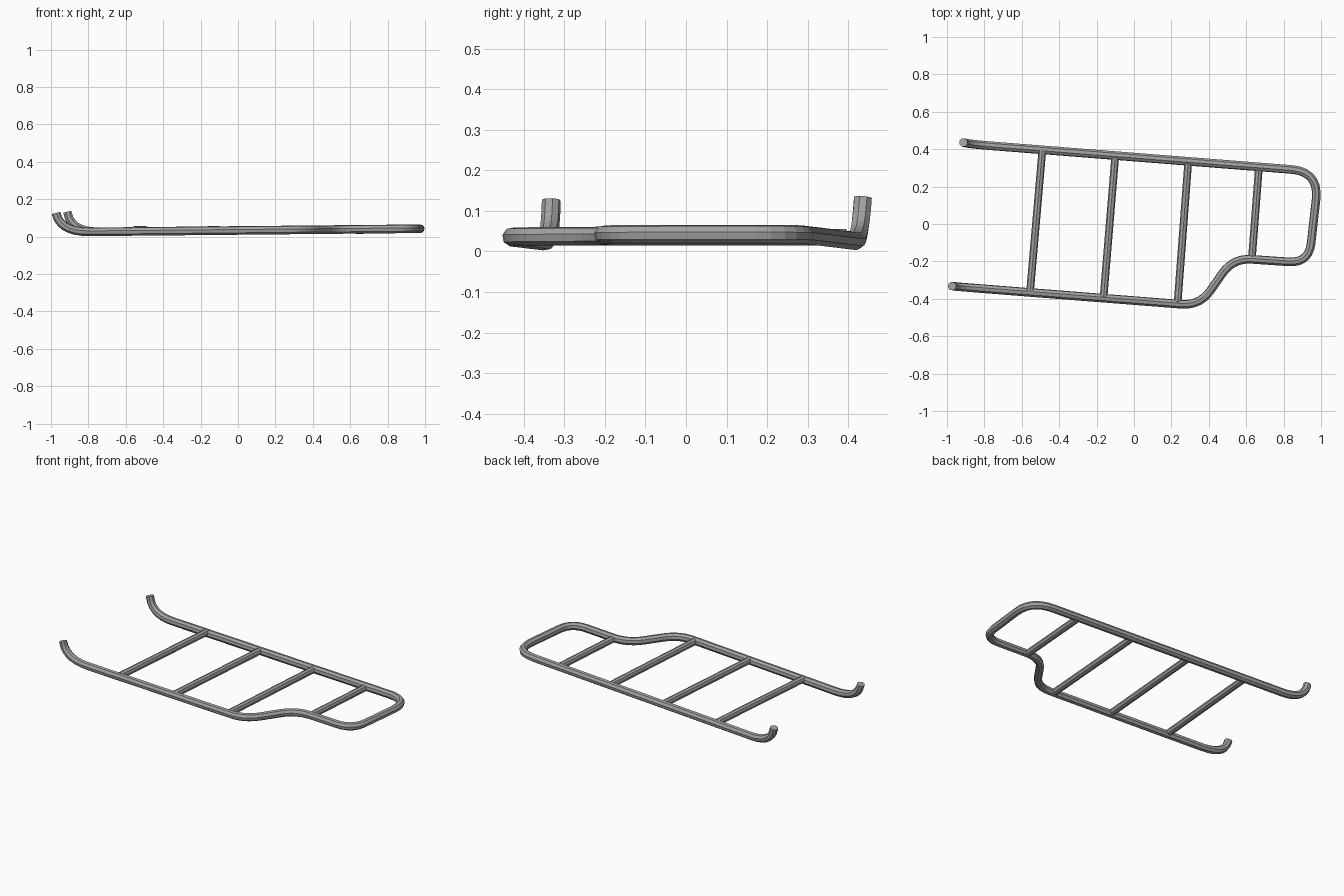
import bpy
from mathutils import Vector

cube = bpy.data.objects.get("Cube")
if cube:
    bpy.data.objects.remove(cube, do_unlink=True)

# Single metal colour
metal = bpy.data.materials.new("grey_metal")
metal.use_nodes = True
GREY = (0.36, 0.36, 0.36, 1.0)
metal.diffuse_color = GREY
bsdf = next(n for n in metal.node_tree.nodes if n.type == 'BSDF_PRINCIPLED')
bsdf.inputs["Base Color"].default_value = GREY


def tube(name, points, radius):
    """Capped eight-sided tube along a path, stored as a mesh."""
    curve = bpy.data.curves.new(name + "_path", 'CURVE')
    curve.dimensions = '3D'
    curve.bevel_depth = radius
    curve.bevel_resolution = 2
    curve.use_fill_caps = True
    spline = curve.splines.new('POLY')
    spline.points.add(len(points) - 1)
    for sp, p in zip(spline.points, points):
        sp.co = (*p, 1.0)
    path = bpy.data.objects.new(name + "_path", curve)
    bpy.context.collection.objects.link(path)
    deps = bpy.context.evaluated_depsgraph_get()
    mesh = bpy.data.meshes.new_from_object(path.evaluated_get(deps))
    bpy.data.objects.remove(path, do_unlink=True)
    mesh.name = name
    mesh.materials.clear()
    mesh.materials.append(metal)
    for poly in mesh.polygons:
        poly.use_smooth = False
        poly.material_index = 0
    obj = bpy.data.objects.new(name, mesh)
    bpy.context.collection.objects.link(obj)
    return obj


def rounded(start, corners, end, steps=7):
    """Path whose corners (point, cut before, cut after) are rounded."""
    pts = [Vector(start)]
    centres = [Vector(c[0]) for c in corners]
    chain = [Vector(start)] + centres + [Vector(end)]
    for i, (_, before, after) in enumerate(corners, 1):
        c = chain[i]
        a = c + (chain[i - 1] - c).normalized() * before
        b = c + (chain[i + 1] - c).normalized() * after
        for k in range(steps + 1):
            t = k / steps
            pts.append(a * (1 - t) ** 2 + c * 2 * t * (1 - t) + b * t * t)
    pts.append(Vector(end))
    clean = [pts[0]]
    for p in pts[1:]:
        if (p - clean[-1]).length > 0.004:
            clean.append(p)
    return clean


def on_frame(x, y):
    """Frame plane, rising slightly towards +x."""
    return (x, y, 0.033 + 0.0095 * x)


# Outer rail: one bent tube with two upturned ends
corners = [
    (on_frame(-0.89, 0.428), 0.10, 0.15),    # back upturn
    (on_frame(0.99, 0.28), 0.15, 0.15),      # back end corner
    (on_frame(0.935, -0.21), 0.11, 0.11),    # front end corner
    (on_frame(0.53, -0.182), 0.10, 0.10),    # step in
    (on_frame(0.352, -0.437), 0.10, 0.10),   # step out
    (on_frame(-0.95, -0.335), 0.16, 0.10),   # front upturn
]
tube("outer_rail",
     rounded((-0.912, 0.436, 0.132), corners, (-0.973, -0.332, 0.126)), 0.0235)

# Cross bars between the two sides
bars = [
    ((-0.49, 0.395), (-0.556, -0.365)),
    ((-0.10, 0.365), (-0.163, -0.395)),
    ((0.29, 0.333), (0.233, -0.425)),
    ((0.668, 0.304), (0.63, -0.19)),
]
for i, (a, b) in enumerate(bars, 1):
    tube(f"cross_bar_{i}", [(*a, 0.035), (*b, 0.035)], 0.0205)
